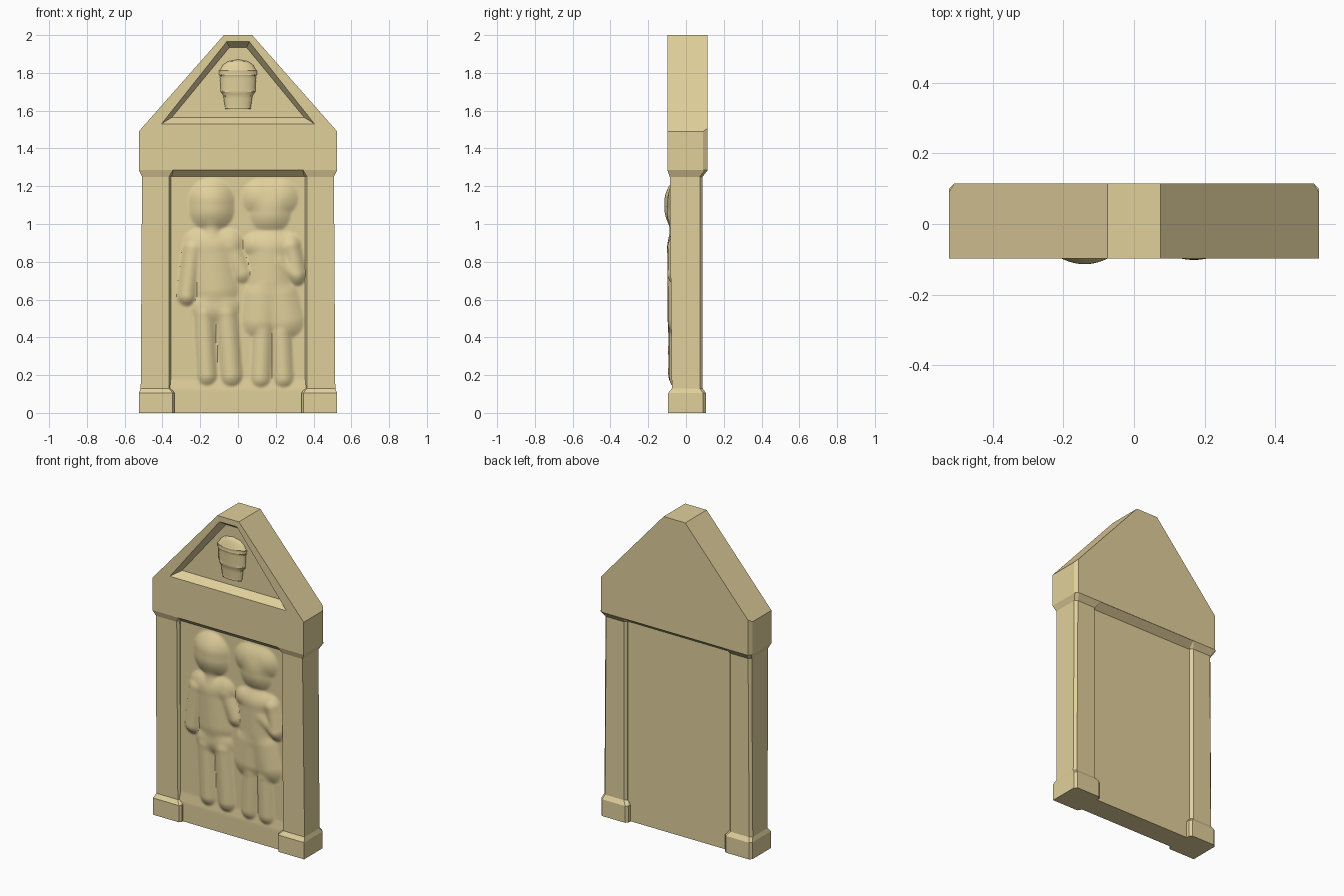
import bpy, bmesh, math

if "Cube" in bpy.data.objects:
    bpy.data.objects.remove(bpy.data.objects["Cube"])

stone = bpy.data.materials.new("stone")
stone.diffuse_color = (0.75, 0.63, 0.33, 1)
stone.use_nodes = True
stone.node_tree.nodes["Principled BSDF"].inputs["Base Color"].default_value = stone.diffuse_color


def finish(name, bm, smooth=None):
    bmesh.ops.recalc_face_normals(bm, faces=bm.faces)
    me = bpy.data.meshes.new(name)
    bm.to_mesh(me)
    bm.free()
    ob = bpy.data.objects.new(name, me)
    bpy.context.collection.objects.link(ob)
    me.materials.append(stone)
    if smooth:
        bpy.ops.object.select_all(action='DESELECT')
        ob.select_set(True)
        bpy.context.view_layer.objects.active = ob
        bpy.ops.object.shade_smooth_by_angle(angle=math.radians(smooth))
    return ob


def loft(name, rings):
    """Closed solid through a stack of equal-length rings."""
    bm = bmesh.new()
    vs = [[bm.verts.new(p) for p in r] for r in rings]
    n = len(vs[0])
    for a, b in zip(vs, vs[1:]):
        for i in range(n):
            bm.faces.new((a[i], a[(i + 1) % n], b[(i + 1) % n], b[i]))
    bm.faces.new(vs[0])
    bm.faces.new(vs[-1])
    return finish(name, bm)


# Side pillars: flared base, slightly leaning shaft, flared top, chamfered back corners
def pillar_ring(s, z, x0, x1, y0, y1, c=0.015):
    pts = [(x0 + c * 0.7, y0), (x1, y0), (x1, y1 - c), (x1 - c, y1), (x0 + c, y1), (x0, y1 - c), (x0, y0 + c)]
    return [(s * x, y, z) for x, y in pts]


for s, side in ((-1, "left"), (1, "right")):
    loft(side + "_pillar", [
        pillar_ring(s, 0.0, 0.335, 0.525, -0.094, 0.105),
        pillar_ring(s, 0.105, 0.335, 0.525, -0.094, 0.105),
        pillar_ring(s, 0.13, 0.355, 0.515, -0.075, 0.088),
        pillar_ring(s, 1.25, 0.355, 0.508, -0.086, 0.088),
        pillar_ring(s, 1.285, 0.335, 0.525, -0.098, 0.115),
    ])


# Sloped underside of the lintel between the pillars
def rect(z, x, y0, y1):
    return [(-x, y0, z), (x, y0, z), (x, y1, z), (-x, y1, z)]


loft("lintel_underside", [rect(1.25, 0.37, -0.06, 0.07), rect(1.286, 0.37, -0.098, 0.115)])

# Gable block with a sunken triangular field
bm = bmesh.new()


def ring(half, y):
    pts = half + [(-x, z) for x, z in reversed(half)]
    return [bm.verts.new((x, y, z)) for x, z in pts]


edge = [(0.525, 1.285), (0.525, 1.49), (0.075, 2.0)]
front = ring(edge, -0.098)
mid = ring(edge, 0.09)
back = ring([(0.51, 1.285), (0.51, 1.507), (0.075, 2.0)], 0.115)
rim = ring([(0.405, 1.53), (0.06, 1.965)], -0.098)
floor = ring([(0.35, 1.565), (0.045, 1.935)], -0.055)
for a, b in ((front, mid), (mid, back), (rim, floor)):
    n = len(a)
    for i in range(n):
        bm.faces.new((a[i], a[(i + 1) % n], b[(i + 1) % n], b[i]))
bm.faces.new(back)
bm.faces.new(floor)
f, r = front, rim
for face in ((f[5], f[0], r[0], r[3]), (f[0], f[1], r[0]), (f[1], f[2], r[1], r[0]),
             (f[2], f[3], r[2], r[1]), (f[3], f[4], r[3], r[2]), (f[4], f[5], r[3])):
    bm.faces.new(face)
finish("gable", bm)

# Relief panel: two standing figures as blended capsules (x1, z1, x2, z2, radius, height)
FIGURES = [
    (-.14, 1.12, -.14, 1.08, .11, .053), (-.14, 1.0, -.14, .95, .05, .025),
    (-.21, .90, -.05, .90, .07, .027), (-.14, .86, -.12, .66, .11, .038),
    (-.24, .87, -.27, .62, .05, .034), (-.04, .87, .02, .74, .05, .024),
    (-.16, .56, -.08, .56, .08, .030), (-.18, .52, -.165, .20, .05, .030),
    (-.06, .52, -.035, .20, .055, .033),
    (.12, 1.14, .22, 1.14, .09, .033), (.17, 1.08, .17, 1.06, .10, .040),
    (.09, .89, .27, .89, .06, .026), (.17, .86, .17, .70, .11, .038),
    (.13, .62, .12, .49, .09, .036), (.22, .62, .25, .49, .09, .035),
    (.28, .88, .31, .74, .05, .034), (.31, .72, .22, .80, .045, .030),
    (.13, .42, .12, .19, .05, .028), (.23, .42, .24, .19, .05, .028),
]


def relief(x, z):
    total = 0.0
    for x1, z1, x2, z2, rad, h in FIGURES:
        dx, dz = x2 - x1, z2 - z1
        t = max(0, min(1, ((x - x1) * dx + (z - z1) * dz) / (dx * dx + dz * dz)))
        d = math.hypot(x - x1 - t * dx, z - z1 - t * dz) / (rad * 1.12)
        if d < 1:
            total += (h * (1 - d * d) ** 1.1) ** 4
    base = 0.069 - 0.008 * max(0, min(1, (z - 0.12) / 0.06))
    return -base - total ** 0.25


bm = bmesh.new()
NX, NZ = 80, 136
W, H = 0.362, 1.27
grid = [[None] * (NX + 1) for _ in range(NZ + 1)]
for j in range(NZ + 1):
    for i in range(NX + 1):
        x, z = -W + 2 * W * i / NX, H * j / NZ
        grid[j][i] = bm.verts.new((x, relief(x, z), z))
for j in range(NZ):
    for i in range(NX):
        bm.faces.new((grid[j][i], grid[j][i + 1], grid[j + 1][i + 1], grid[j + 1][i]))
border = [e for e in bm.edges if e.is_boundary]
ext = bmesh.ops.extrude_edge_only(bm, edges=border)["geom"]
for v in ext:
    if isinstance(v, bmesh.types.BMVert):
        v.co.y = 0.07
bmesh.ops.contextual_create(bm, geom=[e for e in ext if isinstance(e, bmesh.types.BMEdge)])
finish("figure_panel", bm, 40)

# Woven cup ornament: half lathe, flattened in depth, knobbly between its bands
PROFILE = [(0.0, 1.61), (0.068, 1.61), (0.078, 1.68), (0.084, 1.69), (0.093, 1.70), (0.096, 1.785),
           (0.101, 1.79), (0.101, 1.812), (0.092, 1.82), (0.082, 1.84), (0.055, 1.86), (0.0, 1.872)]
KNOBBLY = {1: 8, 4: 9, 6: 3}
rows = []
for k, ((ra, za), (rb, zb)) in enumerate(zip(PROFILE, PROFILE[1:])):
    steps = KNOBBLY.get(k, 1)
    for q in range(steps):
        t = q / steps
        rows.append((ra + (rb - ra) * t, za + (zb - za) * t, 0.005 if k in KNOBBLY and q else 0))
rows.append(PROFILE[-1] + (0,))
bm = bmesh.new()
SEG = 36
prev = None
for j, (rad, z, bump) in enumerate(rows):
    cur = []
    for i in range(SEG + 1):
        a = math.pi * i / SEG
        rr = max(rad - bump * ((i + j) % 2), 0)
        cur.append(bm.verts.new((rr * math.cos(a), -0.052 - 0.42 * rr * math.sin(a), z)))
    if prev:
        for i in range(SEG):
            bm.faces.new((prev[i], prev[i + 1], cur[i + 1], cur[i]))
    prev = cur
bmesh.ops.remove_doubles(bm, verts=bm.verts, dist=0.0003)
finish("cup_ornament", bm, 30)
